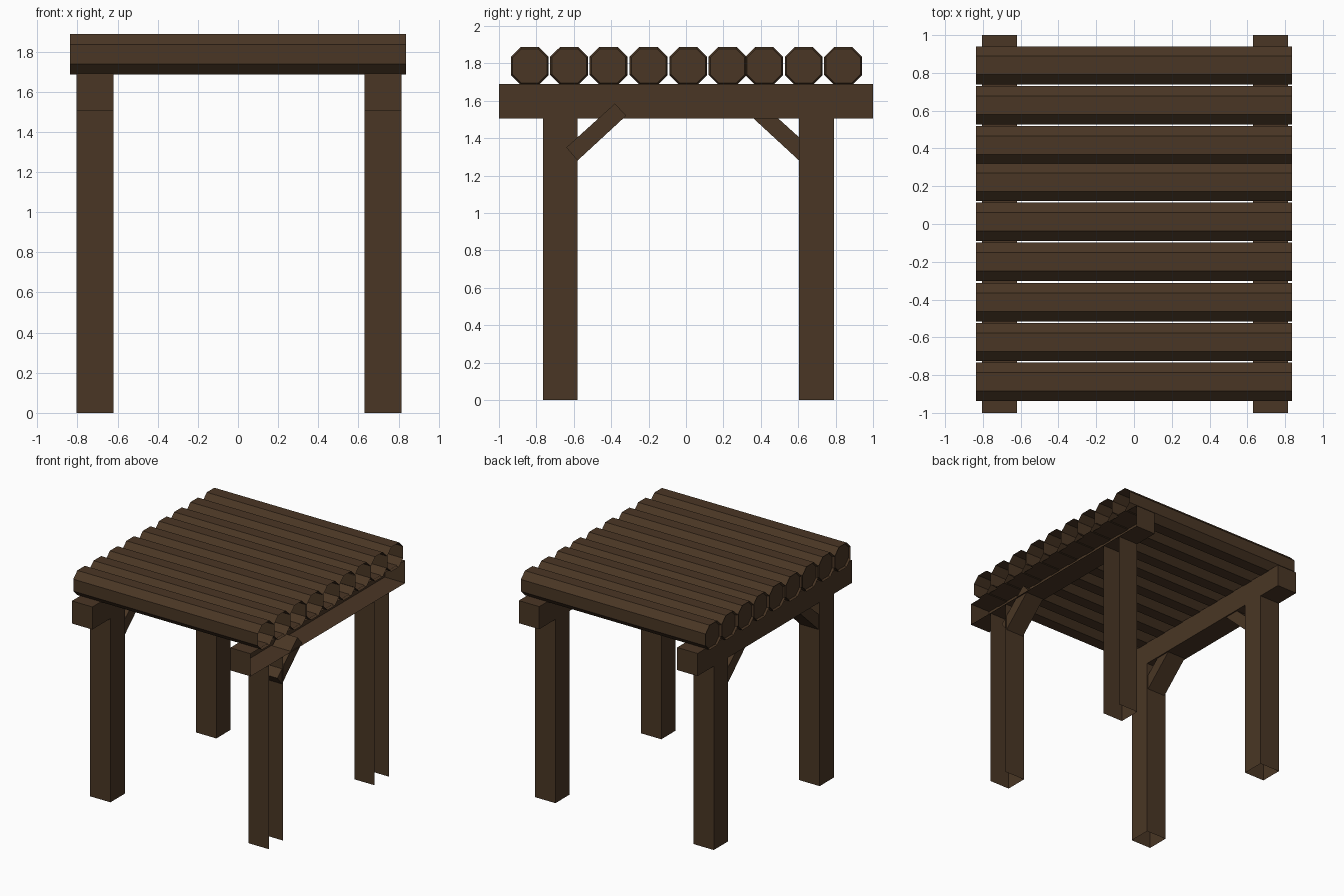
import bpy, bmesh

if "Cube" in bpy.data.objects:
    bpy.data.objects.remove(bpy.data.objects["Cube"])

wood = bpy.data.materials.new("dark_brown_wood")
wood.diffuse_color = (0.068, 0.037, 0.018, 1)
wood.use_nodes = True
wood.node_tree.nodes["Principled BSDF"].inputs["Base Color"].default_value = wood.diffuse_color


def prism(name, profile, x0, x1, open_dirs=(), rim=0):
    """Extrude a (y, z) profile along x, then drop faces pointing in open_dirs."""
    bm = bmesh.new()
    face = bm.faces.new([bm.verts.new((x0, y, z)) for y, z in profile])
    ext = bmesh.ops.extrude_face_region(bm, geom=[face], use_keep_orig=True)
    for v in ext["geom"]:
        if isinstance(v, bmesh.types.BMVert):
            v.co.x = x1
    bmesh.ops.recalc_face_normals(bm, faces=bm.faces[:])
    bm.normal_update()
    gone = [f for f in bm.faces
            if any(f.normal.x * d[0] + f.normal.z * d[1] > 0.9 for d in open_dirs)]
    bmesh.ops.delete(bm, geom=gone, context='FACES')
    if rim:  # sunken end grain on the closed end
        ends = [f for f in bm.faces if f.normal.x < -0.9]
        bmesh.ops.inset_individual(bm, faces=ends, thickness=rim, depth=-0.015)
    me = bpy.data.meshes.new(name)
    bm.to_mesh(me)
    bm.free()
    me.materials.append(wood)
    ob = bpy.data.objects.new(name, me)
    bpy.context.collection.objects.link(ob)
    return ob


def rect(y0, y1, z0, z1):
    return [(y0, z0), (y1, z0), (y1, z1), (y0, z1)]


OUT, DOWN = (1, 0), (0, -1)
brace = [(-0.64, 1.35), (-0.58, 1.28), (-0.32, 1.52), (-0.38, 1.585)]
brace_back = [(0.025 - y, z) for y, z in brace]

# posts, beams and braces; the right-hand posts and beam are open on the outside
for side, x0, x1, opened in (("left", -0.805, -0.62, []), ("right", 0.63, 0.815, [OUT])):
    prism(f"front_{side}_post", rect(-0.765, -0.58, 0, 1.505), x0, x1, opened + [DOWN])
    prism(f"back_{side}_post", rect(0.605, 0.79, 0, 1.505), x0, x1, opened + [DOWN])
    prism(f"{side}_beam", rect(-1, 1, 1.505, 1.69), x0, x1, opened)
    prism(f"front_{side}_brace", brace, x0 + 0.01, x1 - 0.01)
    if side == "left":
        prism("back_left_brace", brace_back, x0 + 0.01, x1 - 0.01)

# roof logs: octagonal, hollow at the right end
a, b, zc = 0.101, 0.049, 1.786
octagon = [(-b, -a), (b, -a), (a, -b), (a, b), (b, a), (-b, a), (-a, b), (-a, -b)]
for i, yc in enumerate((-0.835, -0.625, -0.414, -0.2, 0.012, 0.222, 0.418, 0.629, 0.84)):
    prism(f"roof_log_{i + 1}", [(yc + y, zc + z) for y, z in octagon],
          -0.837, 0.837, [OUT], rim=0.01)
